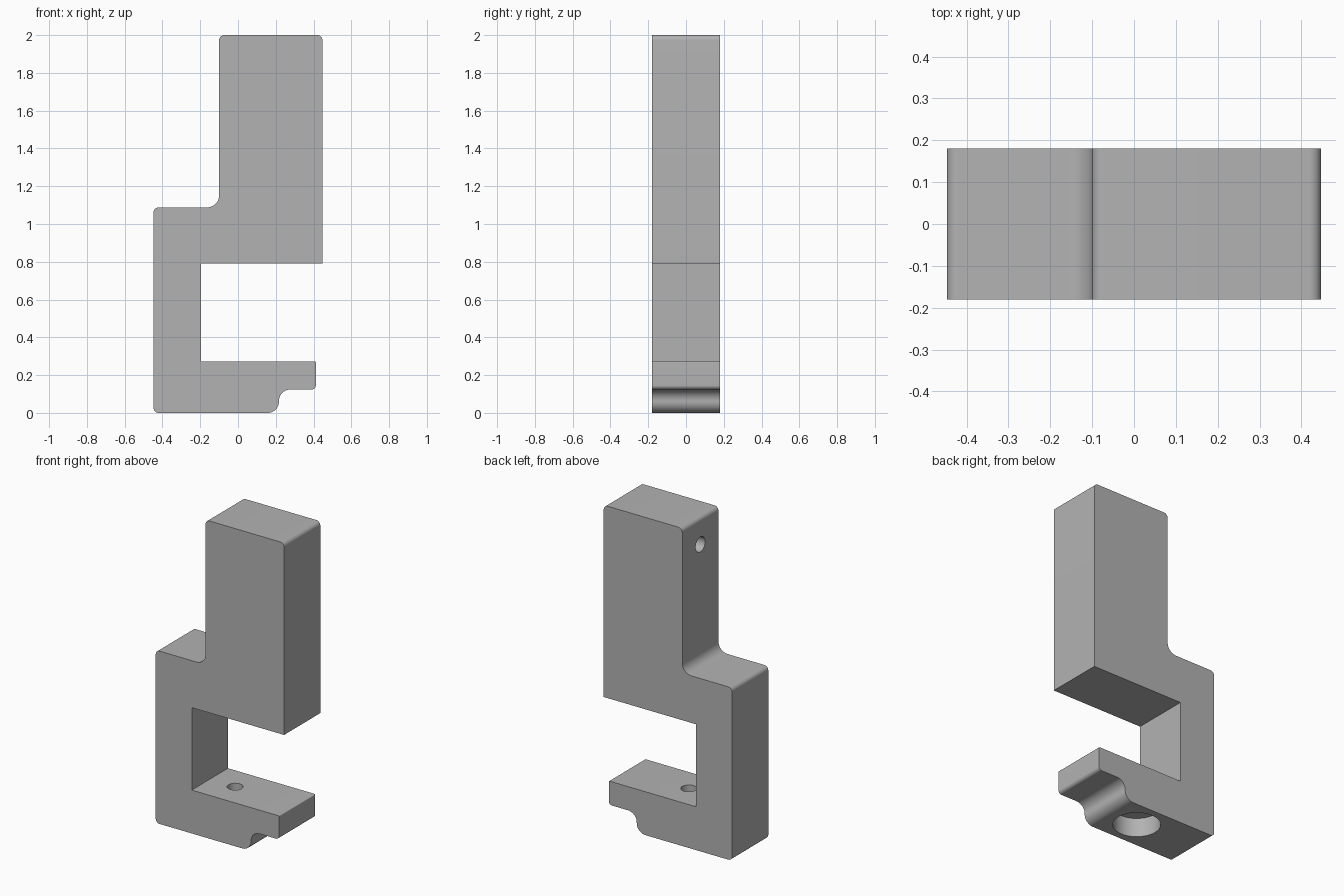
import bpy, bmesh, math
from mathutils import Vector, Matrix

old = bpy.data.objects.get("Cube")
if old:
    bpy.data.objects.remove(old, do_unlink=True)

grey = bpy.data.materials.new("plain_grey")
grey.use_nodes = True
colour = (0.45, 0.45, 0.45, 1)
grey.diffuse_color = colour
grey.node_tree.nodes["Principled BSDF"].inputs["Base Color"].default_value = colour

HALF = 0.18

# Side profile: corner x, z and fillet radius
CORNERS = [
    (-0.447, 0, 0.027), (0.217, 0, 0.06), (0.217, 0.124, 0.06),
    (0.412, 0.124, 0.022), (0.412, 0.273, 0.006), (-0.196, 0.273, 0),
    (-0.196, 0.792, 0), (0.447, 0.792, 0), (0.447, 2, 0.027),
    (-0.1, 2, 0.027), (-0.1, 1.088, 0.063), (-0.447, 1.088, 0.027),
]


def rounded(corners, steps=10):
    """Replace each right-angled corner by a circular fillet."""
    out = []
    for i, (x, z, r) in enumerate(corners):
        p = Vector((x, z))
        if r == 0:
            out.append(p)
            continue
        a = (Vector(corners[i - 1][:2]) - p).normalized()
        b = (Vector(corners[(i + 1) % len(corners)][:2]) - p).normalized()
        centre = p + (a + b) * r
        for k in range(steps + 1):
            t = math.pi / 2 * k / steps
            out.append(centre - r * (b * math.cos(t) + a * math.sin(t)))
    return out


def add_object(name, bm):
    bmesh.ops.recalc_face_normals(bm, faces=bm.faces)
    mesh = bpy.data.meshes.new(name)
    bm.to_mesh(mesh)
    bm.free()
    mesh.materials.append(grey)
    ob = bpy.data.objects.new(name, mesh)
    bpy.context.collection.objects.link(ob)
    return ob


def cutter(name, radius, depth, matrix):
    bm = bmesh.new()
    bmesh.ops.create_cone(bm, cap_ends=True, segments=48, radius1=radius,
                          radius2=radius, depth=depth, matrix=matrix)
    ob = add_object(name, bm)
    ob.hide_render = True
    ob.hide_set(True)
    return ob


# Bracket body extruded front to back
bm = bmesh.new()
face = bm.faces.new([bm.verts.new((p.x, -HALF, p.y)) for p in rounded(CORNERS)])
ext = bmesh.ops.extrude_face_region(bm, geom=[face])
bmesh.ops.translate(bm, vec=(0, 2 * HALF, 0),
                    verts=[v for v in ext["geom"] if isinstance(v, bmesh.types.BMVert)])
body = add_object("clamp_bracket", bm)

# Bolt hole with counterbore in the foot, and blind hole in the upper side
holes = [
    cutter("bolt_hole_cutter", 0.046, 0.6, Matrix.Translation((-0.02, 0, 0.15))),
    cutter("counterbore_cutter", 0.137, 0.24, Matrix.Translation((-0.02, 0, 0))),
    cutter("side_hole_cutter", 0.047, 0.5,
           Matrix.Translation((-0.1, 0, 1.83)) @ Matrix.Rotation(math.pi / 2, 4, "Y")),
]
for hole in holes:
    mod = body.modifiers.new(hole.name, "BOOLEAN")
    mod.operation = "DIFFERENCE"
    mod.solver = "EXACT"
    mod.object = hole

# Apply the cuts and drop the helpers
bpy.context.view_layer.objects.active = body
body.select_set(True)
for mod in list(body.modifiers):
    bpy.ops.object.modifier_apply(modifier=mod.name)
for hole in holes:
    bpy.data.objects.remove(hole, do_unlink=True)
bpy.ops.object.shade_smooth_by_angle(angle=math.radians(30))
